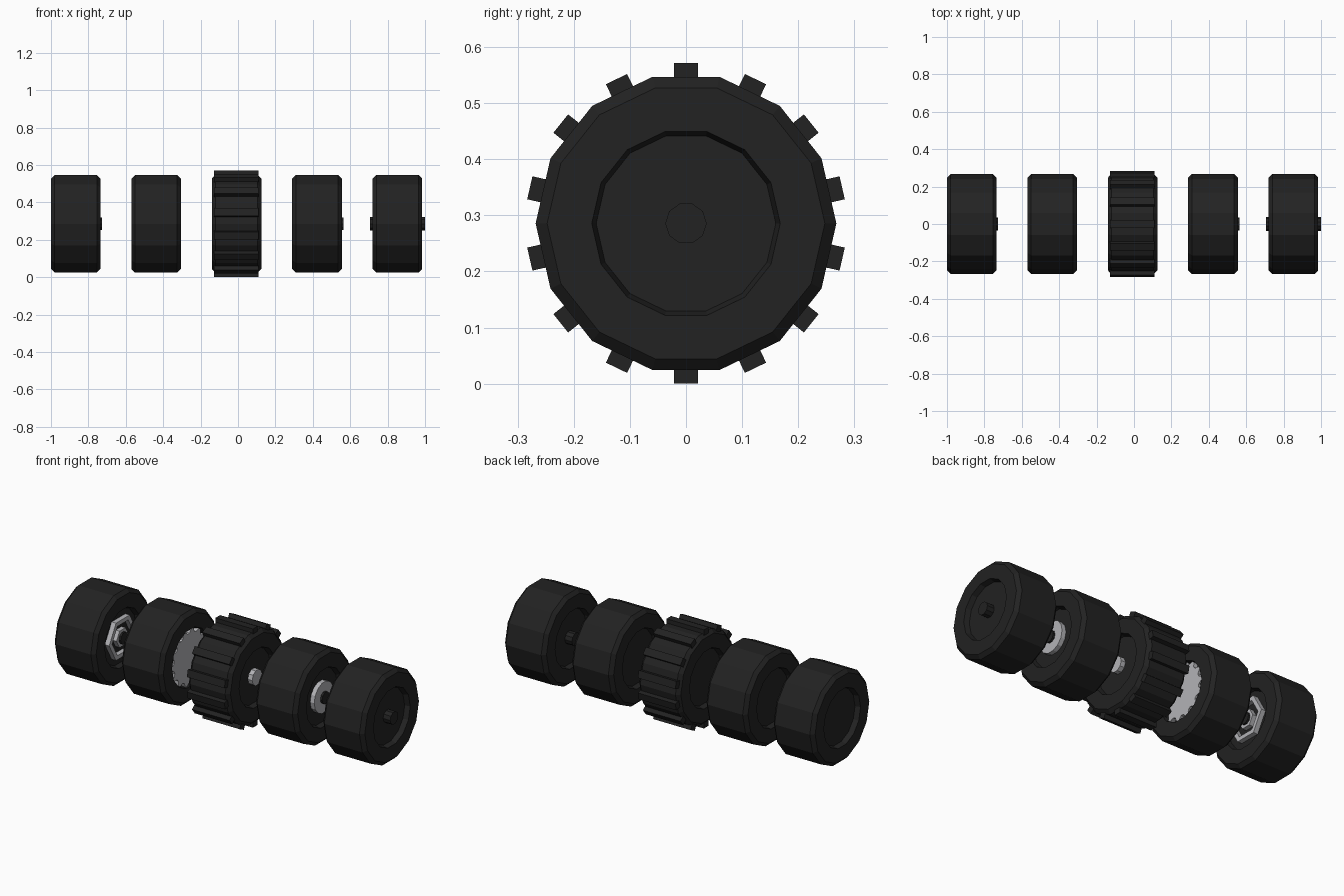
import bpy, bmesh, math
from mathutils import Matrix

if "Cube" in bpy.data.objects:
    bpy.data.objects.remove(bpy.data.objects["Cube"])

CZ = 0.2855          # axle height
PITCH = 0.43         # spacing between wheels
HALF = 0.1325        # half tyre width
X0 = -0.8675         # centre of first wheel
SIDES = 14


def material(name, rgb):
    m = bpy.data.materials.new(name)
    m.diffuse_color = (*rgb, 1)
    m.use_nodes = True
    m.node_tree.nodes["Principled BSDF"].inputs["Base Color"].default_value = m.diffuse_color
    return m


black = material("rubber black", (0.016, 0.016, 0.016))
grey = material("metal grey", (0.45, 0.45, 0.47))


def finish(bm, name, mat):
    bmesh.ops.recalc_face_normals(bm, faces=bm.faces)
    me = bpy.data.meshes.new(name)
    bm.to_mesh(me)
    bm.free()
    me.materials.append(mat)
    ob = bpy.data.objects.new(name, me)
    bpy.context.collection.objects.link(ob)
    return ob


def lathe(name, cx, profile, mat, n=SIDES, closed=False, shape=None):
    """Revolve (x, r) points about the x axle; shape scales r per side index."""
    bm = bmesh.new()
    rings = []
    for x, r in profile:
        ring = []
        for i in range(n):
            a = 2 * math.pi * i / n
            k = r * (shape(i) if shape else 1)
            ring.append(bm.verts.new((cx + x, k * math.cos(a), CZ + k * math.sin(a))))
        rings.append(ring)
    pairs = list(zip(rings, rings[1:]))
    if closed:
        pairs.append((rings[-1], rings[0]))
    else:
        bm.faces.new(rings[0])
        bm.faces.new(rings[-1])
    for a, b in pairs:
        for i in range(n):
            j = (i + 1) % n
            bm.faces.new((a[i], a[j], b[j], b[i]))
    return finish(bm, name, mat)


# Tyre body: chamfered shoulders, dished sides
half = [(HALF, 0.2475), (HALF, 0.168), (HALF - 0.03, 0.160)]
tyre = ([(-x, r) for x, r in reversed(half)] +
        [(-HALF + 0.02, 0.268), (HALF - 0.02, 0.268)] + half)
centres = [X0 + i * PITCH for i in range(5)]
for i, cx in enumerate(centres):
    lathe(f"tyre_{i + 1}", cx, tyre, black)


def hub(name, cx, x1, x2, r, mat, n=10):
    return lathe(name, cx, [(x1, r), (x2, r)], mat, n)


IN = HALF - 0.035    # just behind the dish floor

# First wheel: hexagonal rim ring with hub and axle pin
lathe("hex_rim", centres[0], [(IN, 0.125), (HALF - 0.002, 0.125),
      (HALF - 0.002, 0.098), (IN, 0.098)], grey, 6, closed=True)
hub("hex_hub", centres[0], IN, HALF - 0.004, 0.055, grey, 6)
hub("axle_pin_1", centres[0], IN, HALF + 0.008, 0.035, black)

# Second wheel: wide toothed rim
lathe("toothed_rim", centres[1], [(IN, 0.162), (HALF - 0.006, 0.162)], grey, 56,
      shape=lambda i: 1.0 if i % 4 < 2 else 0.87)

# Third wheel: small hub and tread blocks on every flat
hub("small_hub", centres[2], IN, HALF - 0.002, 0.046, grey)
bm = bmesh.new()
for i in range(SIDES):
    a = 2 * math.pi * i / SIDES
    mat = (Matrix.Translation((centres[2] - 0.002, 0, CZ)) @ Matrix.Rotation(a, 4, 'X')
           @ Matrix.Translation((0, 0, 0.2675)) @ Matrix.Diagonal((0.24, 0.042, 0.036, 1)))
    bmesh.ops.create_cube(bm, size=1, matrix=mat)
finish(bm, "tread_blocks", black)

# Fourth wheel: round rim disc with axle pin
hub("disc_rim", centres[3], IN, HALF - 0.004, 0.09, grey, 14)
hub("axle_pin_4", centres[3], IN, HALF + 0.008, 0.035, black)

# Fifth wheel: axle running through both sides
hub("axle_5", centres[4], -HALF - 0.015, HALF + 0.015, 0.037, black)
